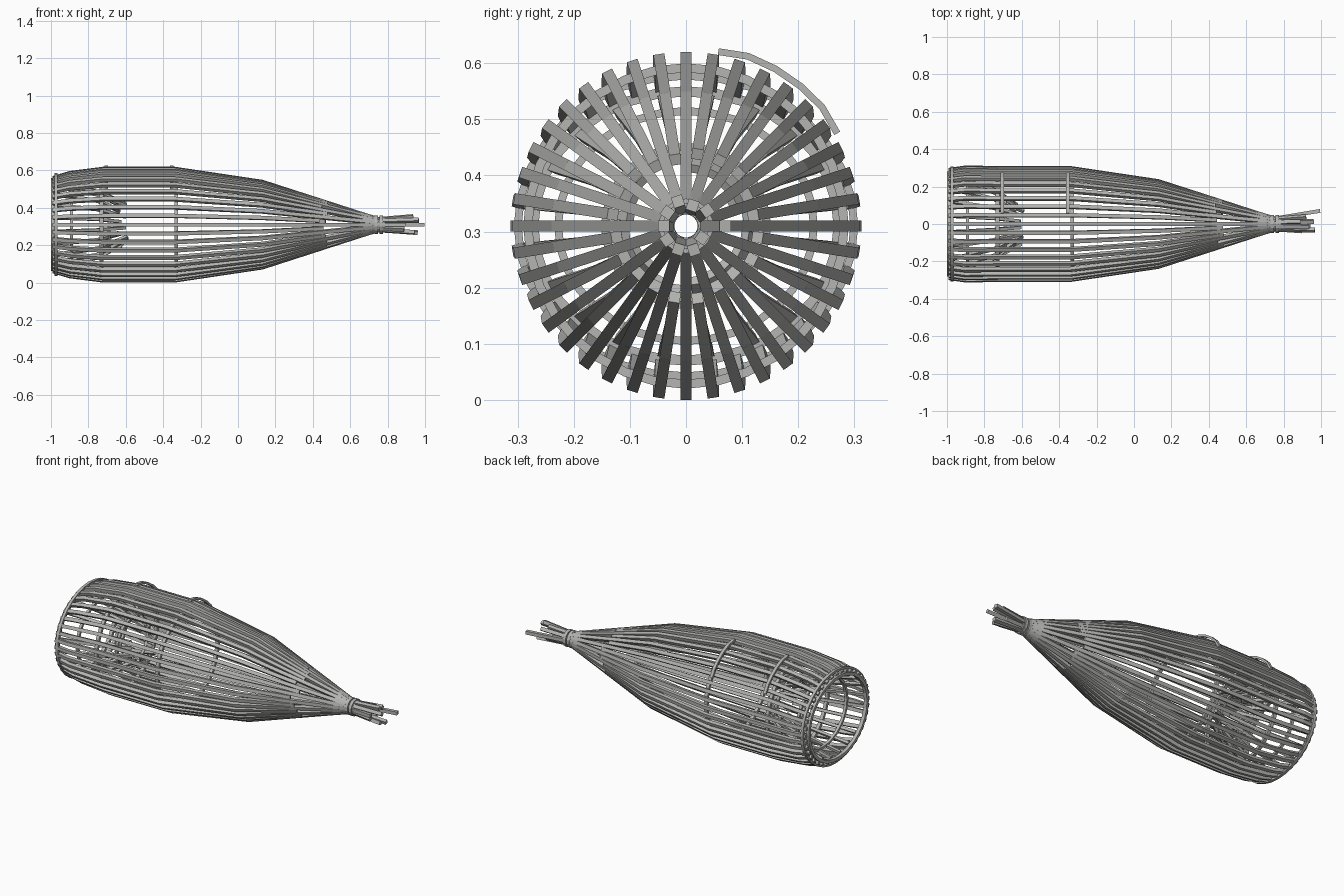
import bpy, bmesh, math, random
from mathutils import Vector

if "Cube" in bpy.data.objects:
    bpy.data.objects.remove(bpy.data.objects["Cube"])

random.seed(4)
CZ = 0.31          # height of the basket axis
COUNT = 40         # outer canes

cane = bpy.data.materials.new("cane grey")
cane.diffuse_color = (0.46, 0.46, 0.45, 1)
cane.use_nodes = True
cane.node_tree.nodes["Principled BSDF"].inputs["Base Color"].default_value = cane.diffuse_color


def sweep(bm, pts, side, w, h, closed=False):
    """Sweep a w x h rectangle along pts; side is the width direction."""
    n = len(pts)
    rings = []
    for i, p in enumerate(pts):
        if closed:
            tan = pts[(i + 1) % n] - pts[i - 1]
        else:
            tan = pts[min(i + 1, n - 1)] - pts[max(i - 1, 0)]
        up = tan.normalized().cross(side).normalized()
        s, u = side * w / 2, up * h / 2
        rings.append([bm.verts.new(p + a) for a in (s + u, u - s, -s - u, s - u)])
    for i in range(n if closed else n - 1):
        a, b = rings[i], rings[(i + 1) % n]
        for k in range(4):
            bm.faces.new((a[k], a[(k + 1) % 4], b[(k + 1) % 4], b[k]))
    if not closed:
        bm.faces.new(rings[0])
        bm.faces.new(rings[-1])


def finish(bm, name):
    bmesh.ops.recalc_face_normals(bm, faces=bm.faces)
    me = bpy.data.meshes.new(name)
    bm.to_mesh(me)
    bm.free()
    me.materials.append(cane)
    ob = bpy.data.objects.new(name, me)
    bpy.context.collection.objects.link(ob)


def polar(x, ry, rz, a):
    return Vector((x, ry * math.sin(a), CZ + rz * math.cos(a)))


def radial_cane(bm, profile, a, size=0.02):
    side = Vector((0, math.cos(a), -math.sin(a)))
    sweep(bm, [polar(x, ry, rz, a) for x, ry, rz in profile], side, size, size)


def hoop(name, x, ry, rz, w, h, seg=32):
    bm = bmesh.new()
    pts = [polar(x, ry, rz, 2 * math.pi * i / seg) for i in range(seg)]
    sweep(bm, pts, Vector((1, 0, 0)), w, h, True)
    finish(bm, name)


# outer canes: every second one stops short, the others reach the tie,
# and half of those splay out past it
body = [(-0.99, 0.29, 0.25), (-0.9, 0.303, 0.277), (-0.72, 0.3, 0.3),
        (-0.34, 0.3, 0.3), (0.13, 0.23, 0.23)]
bm = bmesh.new()
for i in range(COUNT):
    a = 2 * math.pi * i / COUNT
    prof = list(body)
    if i % 2:
        x = random.uniform(0.43, 0.48)
        r = 0.23 - 0.2 * (x - 0.13) / 0.62
        prof.append((x, r, r))
    else:
        prof.append((0.75, 0.03, 0.03))
        if i % 4 == 2:
            x, r = random.uniform(0.88, 0.98), random.uniform(0.032, 0.048)
            if i == 10:
                x, r = 0.995, 0.07
            prof.append((x, r, r))
        else:
            prof.append((0.785, 0.031, 0.031))
    radial_cane(bm, prof, a)
finish(bm, "outer_canes")

# entrance funnel inside the mouth
bm = bmesh.new()
for i in range(20):
    a = 2 * math.pi * (i + 0.5) / 20
    x = random.uniform(-0.64, -0.59)
    r = random.uniform(0.09, 0.12)
    radial_cane(bm, [(-0.98, 0.265, 0.228), (-0.75, 0.19, 0.18), (x, r, r)], a, 0.016)
finish(bm, "funnel_canes")

# hoops: mouth, body, funnel and the tie at the tail
hoop("mouth_rim", -0.99, 0.272, 0.24, 0.02, 0.018)
hoop("mouth_binding", -0.972, 0.3, 0.268, 0.016, 0.014)
hoop("body_hoop_front", -0.73, 0.282, 0.282, 0.02, 0.016)
hoop("body_hoop_rear", -0.33, 0.282, 0.282, 0.02, 0.016)
hoop("funnel_hoop_front", -0.89, 0.228, 0.205, 0.016, 0.014)
hoop("funnel_hoop_rear", -0.69, 0.145, 0.142, 0.016, 0.014, 20)
hoop("tail_tie_front", 0.74, 0.042, 0.042, 0.018, 0.014, 14)
hoop("tail_tie_rear", 0.765, 0.042, 0.042, 0.018, 0.014, 14)

# two raised straps over the upper back
for name, x in (("strap_front", -0.705), ("strap_rear", -0.355)):
    bm = bmesh.new()
    pts = []
    for i in range(6):
        a = math.radians(10.5 + 48 * i / 5)
        r = 0.316 if i in (0, 5) else 0.322
        pts.append(polar(x, r, r, a))
    sweep(bm, pts, Vector((1, 0, 0)), 0.018, 0.012)
    finish(bm, name)
